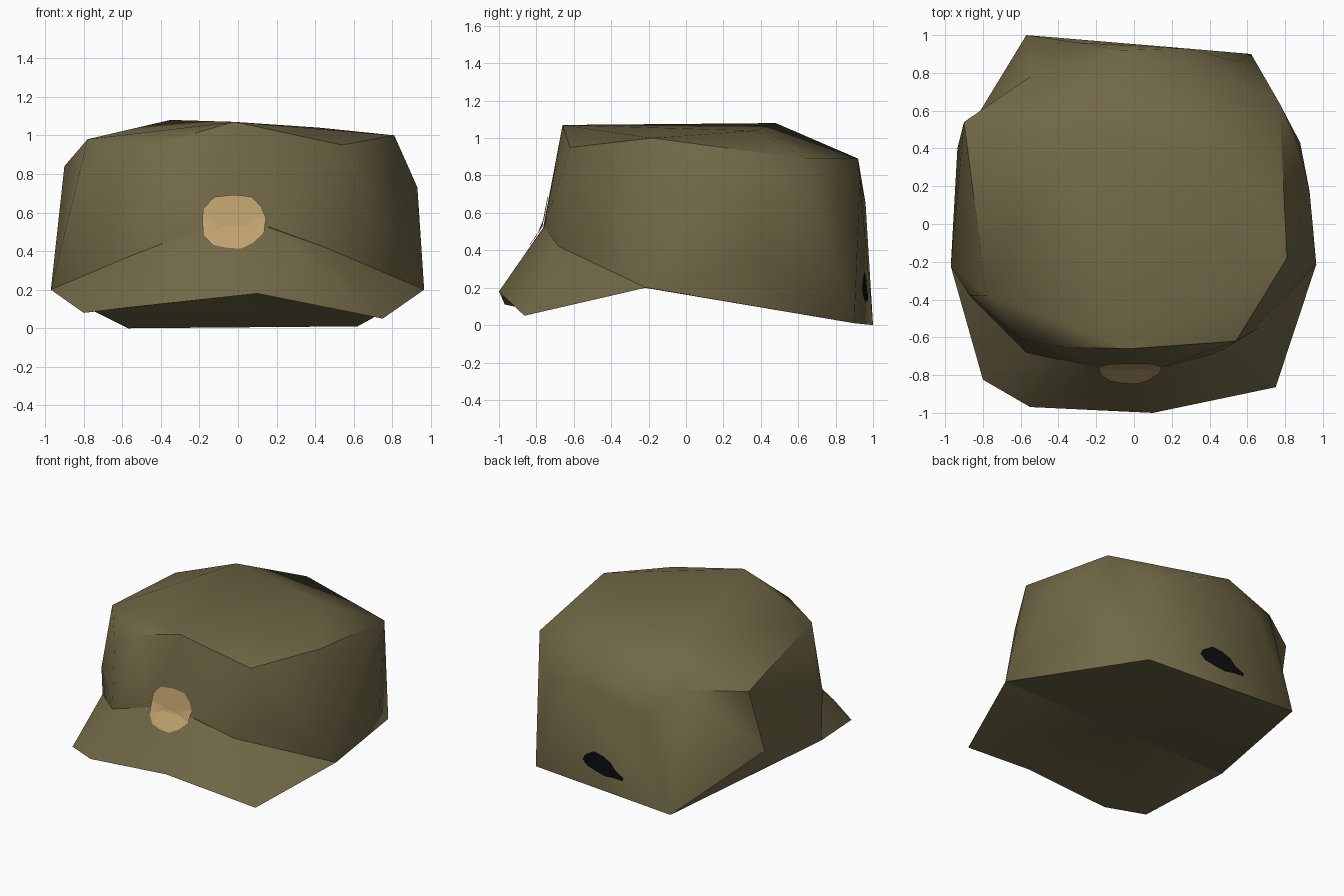
import bpy, bmesh, math
from mathutils import Vector
from mathutils.bvhtree import BVHTree

if "Cube" in bpy.data.objects:
    bpy.data.objects.remove(bpy.data.objects["Cube"])


def material(name, rgb):
    m = bpy.data.materials.new(name)
    m.diffuse_color = (*rgb, 1)
    m.use_nodes = True
    m.node_tree.nodes["Principled BSDF"].inputs["Base Color"].default_value = m.diffuse_color
    return m


olive = material("olive_cloth", (0.165, 0.138, 0.062))
tan = material("tan_patch", (0.52, 0.36, 0.155))
black = material("black_opening", (0.004, 0.004, 0.005))


def add_object(name, bm, mat):
    bmesh.ops.recalc_face_normals(bm, faces=bm.faces)
    me = bpy.data.meshes.new(name)
    bm.to_mesh(me)
    bm.free()
    me.materials.append(mat)
    ob = bpy.data.objects.new(name, me)
    bpy.context.collection.objects.link(ob)
    return ob


def hull(name, points, fold=None):
    """Convex shell; fold names two corners whose shared edge is turned inward."""
    bm = bmesh.new()
    for p in points:
        bm.verts.new(p)
    res = bmesh.ops.convex_hull(bm, input=bm.verts)
    spare = [g for g in set(res["geom_interior"] + res["geom_unused"])
             if isinstance(g, bmesh.types.BMVert)]
    bmesh.ops.delete(bm, geom=spare, context="VERTS")
    if fold:
        a, b = (min(bm.verts, key=lambda v: (v.co - Vector(p)).length) for p in fold)
        edge = bm.edges.get((a, b))
        if edge:
            bmesh.ops.rotate_edges(bm, edges=[edge], use_ccw=False)
    return add_object(name, bm, olive)


# Shared rim corners and the crease between crown and visor
side_l, side_r = (-0.97, -0.22, 0.2), (0.965, -0.21, 0.2)
back_l, back_r = (-0.57, 1.0, 0.0), (0.62, 0.9, 0.01)
peak_l = (-0.9, 0.54, 0.84)
crease_l, crease_r = (-0.57, -0.68, 0.37), (0.45, -0.68, 0.42)
crease_mid = [(-0.18, -0.76, 0.52), (0.15, -0.76, 0.53)]

# Crown: top, middle and rim points
top = [(-0.02, -0.66, 1.07), (0.54, -0.62, 0.95), (0.81, -0.18, 1.0),
       (0.42, 0.37, 1.04), (-0.35, 0.48, 1.08), (-0.78, -0.38, 0.98),
       (-0.4, -0.65, 0.96), (-0.6, -0.61, 0.85)]
middle = [(0.77, 0.64, 0.89), (0.55, 0.86, 0.65), (0.27, 0.93, 0.78),
          (-0.07, 0.92, 0.89), (-0.3, 0.96, 0.65), (-0.55, 0.78, 0.85),
          peak_l, (-0.935, 0.4, 0.35), (-0.87, -0.38, 0.49),
          (0.66, -0.55, 0.53), (0.92, -0.19, 0.43), (0.88, 0.43, 0.34),
          (0.93, 0.17, 0.73), (0.87, 0.43, 0.76)]
cap = hull("cap_crown", top + middle + crease_mid
           + [crease_l, crease_r, side_l, side_r, back_l, back_r],
           fold=(peak_l, back_l))

# Visor: two wedges with an arched underside
tip, ridge = (0.1, -1.0, 0.18), (0.05, -0.22, 0.205)
wedges = {
    "left": [side_l, (-0.8, -0.82, 0.08), (-0.55, -0.965, 0.11), crease_l],
    "right": [side_r, (0.75, -0.86, 0.05), crease_r],
}
nudge = Vector((0, -0.004, 0))
helpers = []
for key, pts in wedges.items():
    pts = [Vector(p) + nudge for p in pts + crease_mid]
    helpers.append(hull("visor_" + key, pts + [tip, ridge]))
    mod = cap.modifiers.new("join_" + key, "BOOLEAN")
    mod.operation, mod.solver, mod.object = "UNION", "EXACT", helpers[-1]

# Merge crown and visor into one cloth shell
dg = bpy.context.evaluated_depsgraph_get()
cap.data = bpy.data.meshes.new_from_object(cap.evaluated_get(dg))
cap.modifiers.clear()
for h in helpers:
    bpy.data.objects.remove(h)
shell = bmesh.new()
shell.from_mesh(cap.data)
bmesh.ops.remove_doubles(shell, verts=shell.verts, dist=0.008)
shell.to_mesh(cap.data)
tree = BVHTree.FromBMesh(shell)
shell.free()
bpy.context.view_layer.objects.active = cap
cap.select_set(True)
bpy.ops.object.shade_smooth_by_angle(angle=math.radians(38))


def patch(name, outline, side, mat, rings=8):
    """Thin plate laid on the cloth; outline is (x, z), side is -1 front, 1 back."""
    cx = sum(p[0] for p in outline) / len(outline)
    cz = sum(p[1] for p in outline) / len(outline)

    def on_cloth(x, z):
        hit = tree.ray_cast(Vector((x, 3 * side, z)), Vector((0, -side, 0)))[0]
        return hit + Vector((0, 0.008 * side, 0.002))

    bm = bmesh.new()
    centre = bm.verts.new(on_cloth(cx, cz))
    loops = [[bm.verts.new(on_cloth(cx + (x - cx) * r / rings, cz + (z - cz) * r / rings))
              for x, z in outline] for r in range(1, rings + 1)]
    n = len(outline)
    for i in range(n):
        j = (i + 1) % n
        bm.faces.new((centre, loops[0][i], loops[0][j]))
        for a, b in zip(loops, loops[1:]):
            bm.faces.new((a[i], b[i], b[j], a[j]))
    ob = add_object(name, bm, mat)
    # Point the plate outward
    if ob.data.polygons[0].normal.y * side < 0:
        ob.data.flip_normals()
    return ob


# Rough round front patch
disc = [(-0.185, 0.56), (-0.18, 0.62), (-0.12, 0.68), (-0.02, 0.69), (0.07, 0.68),
        (0.12, 0.63), (0.145, 0.57), (0.135, 0.49), (0.08, 0.44), (0.02, 0.41),
        (-0.06, 0.415), (-0.13, 0.43), (-0.18, 0.48)]
patch("front_patch", disc, -1, tan)

# Dark opening at the back
blob = [(0.2, 0.19), (0.18, 0.23), (0.1, 0.28), (0.02, 0.268), (-0.05, 0.235),
        (-0.09, 0.19), (-0.16, 0.155), (-0.155, 0.13), (-0.08, 0.13),
        (0.0, 0.12), (0.08, 0.135), (0.16, 0.155)]
patch("back_opening", blob, 1, black)
